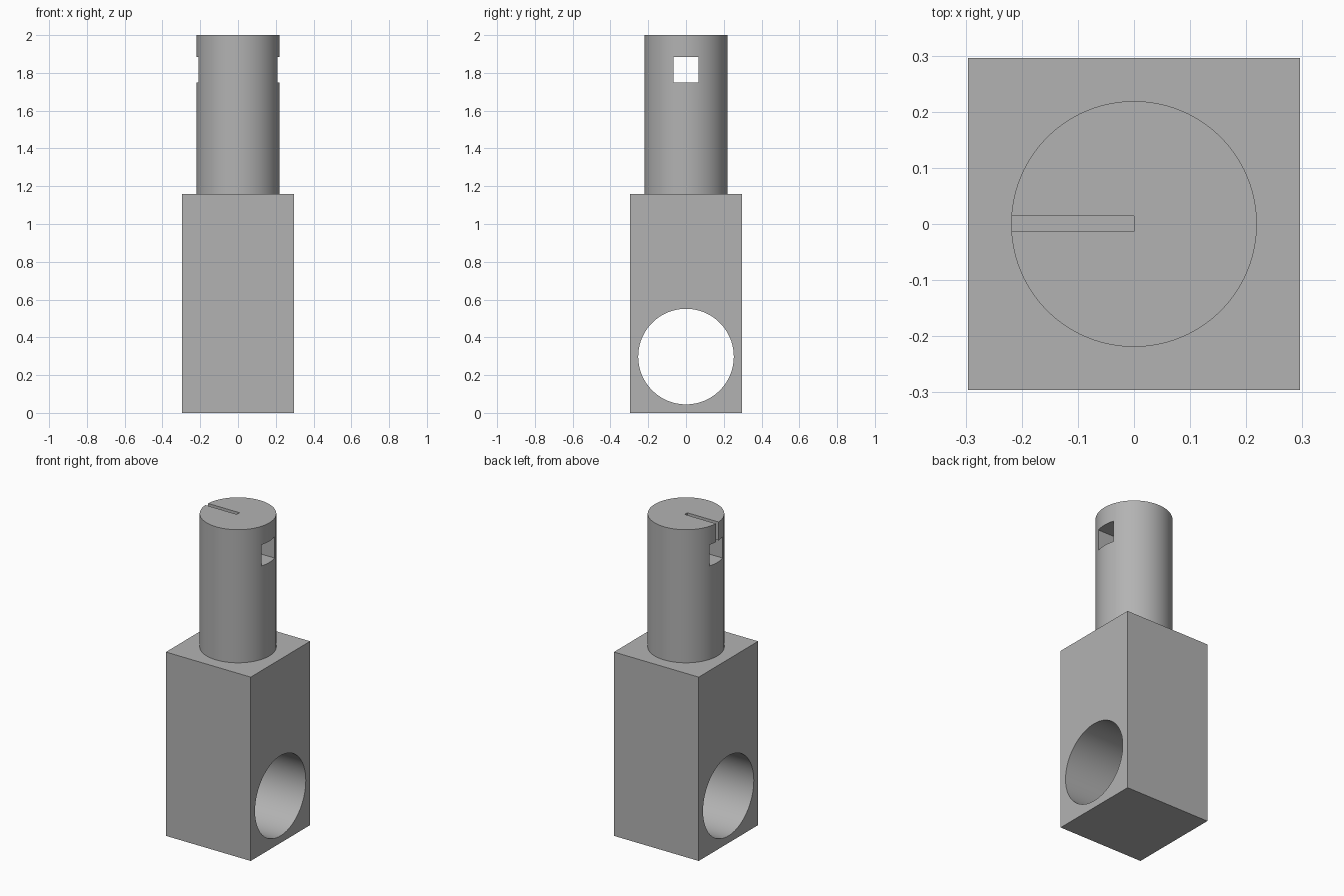
import bpy
import math

if "Cube" in bpy.data.objects:
    bpy.data.objects.remove(bpy.data.objects["Cube"], do_unlink=True)

BODY_TOP = 1.16
TOP = 2.0

grey = bpy.data.materials.new("plain_grey")
grey.use_nodes = True
grey.diffuse_color = (0.45, 0.45, 0.45, 1)
grey.node_tree.nodes["Principled BSDF"].inputs["Base Color"].default_value = grey.diffuse_color


def box(name, low, high):
    """Box between two opposite corners."""
    bpy.ops.mesh.primitive_cube_add(size=1, location=[(a + b) / 2 for a, b in zip(low, high)])
    obj = bpy.context.object
    obj.name = name
    obj.scale = [b - a for a, b in zip(low, high)]
    bpy.ops.object.transform_apply(location=False, rotation=False, scale=True)
    obj.data.materials.append(grey)
    return obj


def cylinder(name, radius, depth, location, rotation=(0, 0, 0)):
    bpy.ops.mesh.primitive_cylinder_add(vertices=96, radius=radius, depth=depth,
                                        location=location, rotation=rotation)
    obj = bpy.context.object
    obj.name = name
    obj.data.materials.append(grey)
    return obj


def cut(target, cutter):
    """Subtract the cutter and discard it."""
    mod = target.modifiers.new("cut", "BOOLEAN")
    mod.operation = "DIFFERENCE"
    mod.solver = "EXACT"
    mod.object = cutter
    bpy.context.view_layer.objects.active = target
    bpy.ops.object.modifier_apply(modifier=mod.name)
    bpy.data.objects.remove(cutter, do_unlink=True)


def shade(obj):
    bpy.ops.object.select_all(action="DESELECT")
    obj.select_set(True)
    bpy.context.view_layer.objects.active = obj
    bpy.ops.object.shade_smooth_by_angle(angle=math.radians(30))


# Square body with a round bore running side to side
body = box("square_body", (-0.296, -0.296, 0), (0.296, 0.296, BODY_TOP))
cut(body, cylinder("bore_cutter", 0.253, 1, (0, 0, 0.298), (0, math.pi / 2, 0)))
shade(body)

# Round shaft with a square cross window and a narrow slot down into it
shaft = cylinder("round_shaft", 0.219, TOP - BODY_TOP, (0, 0, (TOP + BODY_TOP) / 2))
cut(shaft, box("window_cutter", (-0.4, -0.066, 1.75), (0.4, 0.066, 1.884)))
cut(shaft, box("slot_cutter", (-0.4, -0.013, 1.82), (0, 0.014, 2.1)))
shade(shaft)
